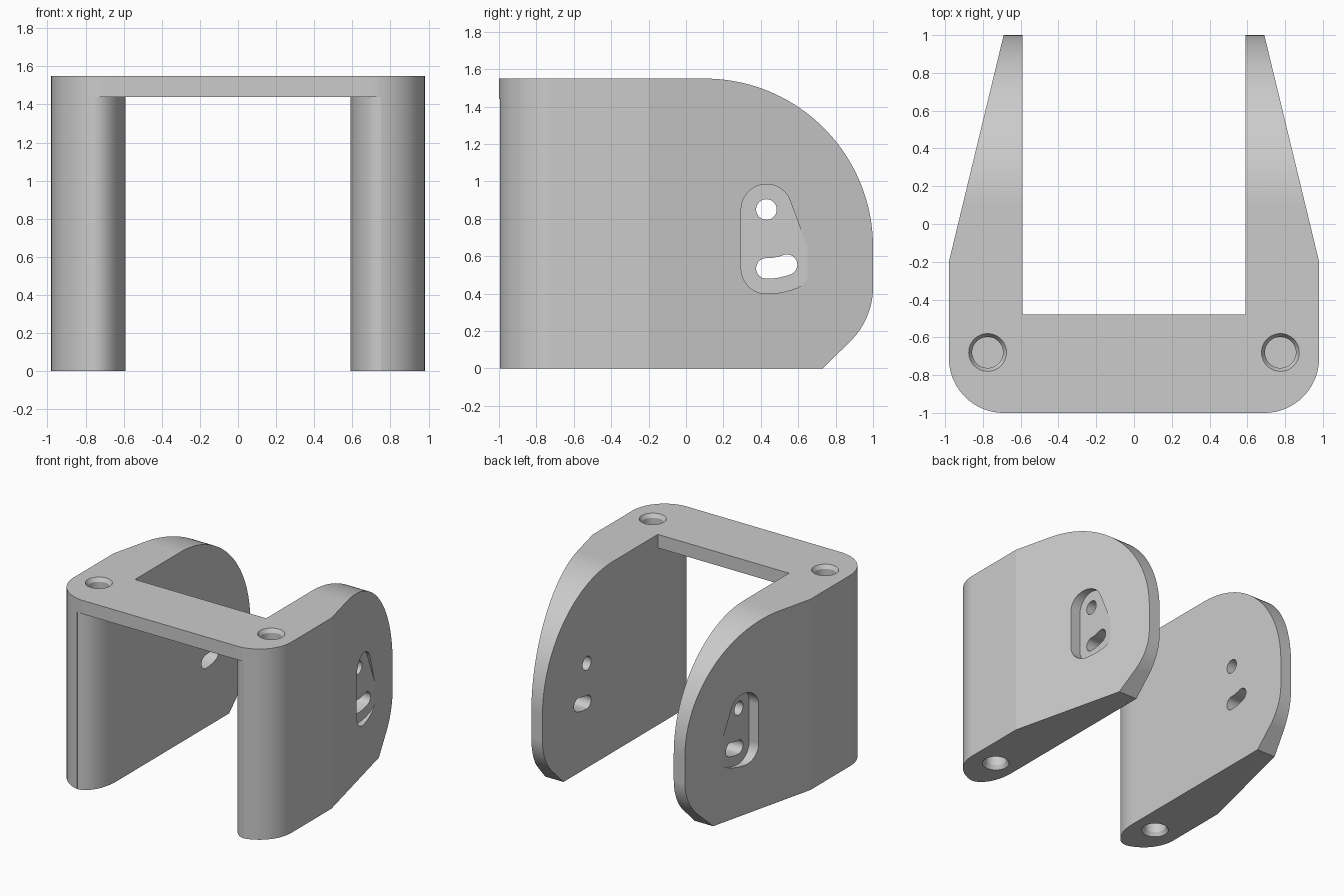
import bpy
import bmesh
from math import cos, sin, pi, radians, atan2
from mathutils import Matrix, Vector

if "Cube" in bpy.data.objects:
    bpy.data.objects.remove(bpy.data.objects["Cube"], do_unlink=True)

HEIGHT = 1.55
PIVOT, SLOT_END = (0.43, 0.85), (0.54, 0.555)
SLOT_R = 0.315


def arc(centre, rx, ry, start, end, n=24):
    """Points along an elliptical arc, angles in degrees."""
    return [(centre[0] + rx * cos(radians(start + (end - start) * i / n)),
             centre[1] + ry * sin(radians(start + (end - start) * i / n)))
            for i in range(n + 1)]


def mirrored(half):
    """Closed outline from its +x half, listed end to end."""
    return half + [(-x, y) for x, y in reversed(half)]


def prism(name, outline, low, high, axis="z"):
    """Extrude an outline in (x, y) along z, or in (y, z) along x."""
    place = (lambda a, b: (a, b, low)) if axis == "z" else (lambda a, b: (low, a, b))
    direction = Vector((0, 0, 1)) if axis == "z" else Vector((1, 0, 0))
    bm = bmesh.new()
    face = bm.faces.new([bm.verts.new(place(a, b)) for a, b in outline])
    grown = bmesh.ops.extrude_face_region(bm, geom=[face])["geom"]
    bmesh.ops.translate(bm, vec=direction * (high - low),
                        verts=[v for v in grown if isinstance(v, bmesh.types.BMVert)])
    return finish(name, bm)


def finish(name, bm):
    bmesh.ops.remove_doubles(bm, verts=bm.verts, dist=1e-5)
    bmesh.ops.recalc_face_normals(bm, faces=bm.faces)
    mesh = bpy.data.meshes.new(name)
    bm.to_mesh(mesh)
    bm.free()
    obj = bpy.data.objects.new(name, mesh)
    bpy.context.collection.objects.link(obj)
    return obj


def screw_hole(name, x, z, into):
    """Blind hole with a countersunk rim, as a spun profile."""
    profile = [(0, -0.05), (0.13, -0.03), (0.1, 0), (0.082, 0.03), (0.082, 0.3), (0, 0.3)]
    bm = bmesh.new()
    verts = [bm.verts.new((r, 0, d * into)) for r, d in profile]
    edges = [bm.edges.new(pair) for pair in zip(verts, verts[1:])]
    bmesh.ops.spin(bm, geom=verts + edges, cent=(0, 0, 0), axis=(0, 0, 1),
                   angle=2 * pi, steps=48, use_duplicate=False)
    bmesh.ops.transform(bm, matrix=Matrix.Translation((x, -0.68, z)), verts=bm.verts)
    return finish(name, bm)


def boolean(target, cutter, operation="DIFFERENCE"):
    mod = target.modifiers.new(cutter.name, "BOOLEAN")
    mod.operation, mod.solver, mod.object = operation, "EXACT", cutter
    bpy.context.view_layer.objects.active = target
    bpy.ops.object.modifier_apply(modifier=mod.name)
    bpy.data.objects.remove(cutter, do_unlink=True)


# U-shaped plan with rounded front corners and tapering arms
plan = [(0.59, -0.48), (0.59, 1.1), (0.666, 1.1), (0.98, -0.2)]
plan += arc((0.69, -0.71), 0.29, 0.29, 0, -90)
bracket = prism("bracket", mirrored(plan), -0.1, HEIGHT + 0.1)

# Side outline: large rear curve, small lower curve and a chamfer
side = [(-1.2, 0), (0.73, 0)] + arc((0.59, 0.436), 0.41, 0.41, -45, 0, 16)
side += arc((0.1, 0.65), 0.9, 0.9, 0, 90, 40) + [(-1.2, HEIGHT)]
boolean(bracket, prism("side_outline", side, -1.2, 1.2, "x"), "INTERSECT")

# Front opening below the bridge, with rounded inner leg edges
opening = [(0.5, -0.3), (0.59, -0.48)] + arc((0.75, -0.72), 0.16, 0.273, 180, 270)
opening += [(0.75, -1.2)]
boolean(bracket, prism("front_opening", mirrored(opening), -0.1, 1.44))


# Pocket, pivot hole and curved slot in each arm
def slot_outline(radius):
    swing = atan2(SLOT_END[1] - PIVOT[1], SLOT_END[0] - PIVOT[0]) * 180 / pi
    low = (PIVOT[0], PIVOT[1] - SLOT_R)
    outer, inner = SLOT_R + radius, SLOT_R - radius
    return (arc(low, radius, radius, 90, 270)
            + arc(PIVOT, outer, outer, -90, swing, 10)[1:]
            + arc(SLOT_END, radius, radius, swing, swing + 180)[1:]
            + arc(PIVOT, inner, inner, swing, -90, 10)[1:-1])


rim = 0.135
low = (PIVOT[0], PIVOT[1] - SLOT_R)
swing = atan2(SLOT_END[1] - PIVOT[1], SLOT_END[0] - PIVOT[0]) * 180 / pi
pocket = arc(PIVOT, rim, rim, swing + 90, 180) + arc(low, rim, rim, 180, 270)
pocket += arc(PIVOT, SLOT_R + rim, SLOT_R + rim, -90, swing, 10)[1:]
pocket += arc(SLOT_END, rim, rim, swing, swing + 90)[1:]
for sign, label in ((1, "left"), (-1, "right")):
    boolean(bracket, prism(label + "_pocket", pocket, sign * 0.775, sign * 1.2, "x"))
    boolean(bracket, prism(label + "_pivot", arc(PIVOT, 0.055, 0.055, 0, 360, 40),
                           sign * 0.4, sign * 1.2, "x"))
    boolean(bracket, prism(label + "_slot", slot_outline(0.055),
                           sign * 0.4, sign * 1.2, "x"))
    # Screw holes in the top and bottom of each leg
    boolean(bracket, screw_hole(label + "_top_hole", sign * 0.775, HEIGHT, -1))
    boolean(bracket, screw_hole(label + "_bottom_hole", sign * 0.775, 0, 1))

# Single grey finish
grey = bpy.data.materials.new("plain grey")
grey.use_nodes = True
grey.diffuse_color = (0.6, 0.6, 0.6, 1)
grey.node_tree.nodes["Principled BSDF"].inputs["Base Color"].default_value = (0.6, 0.6, 0.6, 1)
bracket.data.materials.clear()
bracket.data.materials.append(grey)
for polygon in bracket.data.polygons:
    polygon.material_index = 0

# Smooth curves, crisp edges, flat plates
bpy.ops.object.select_all(action="DESELECT")
bracket.select_set(True)
bpy.context.view_layer.objects.active = bracket
bpy.ops.object.shade_smooth_by_angle(angle=radians(12))
normals = bracket.modifiers.new("flat plates", "WEIGHTED_NORMAL")
normals.keep_sharp = True
